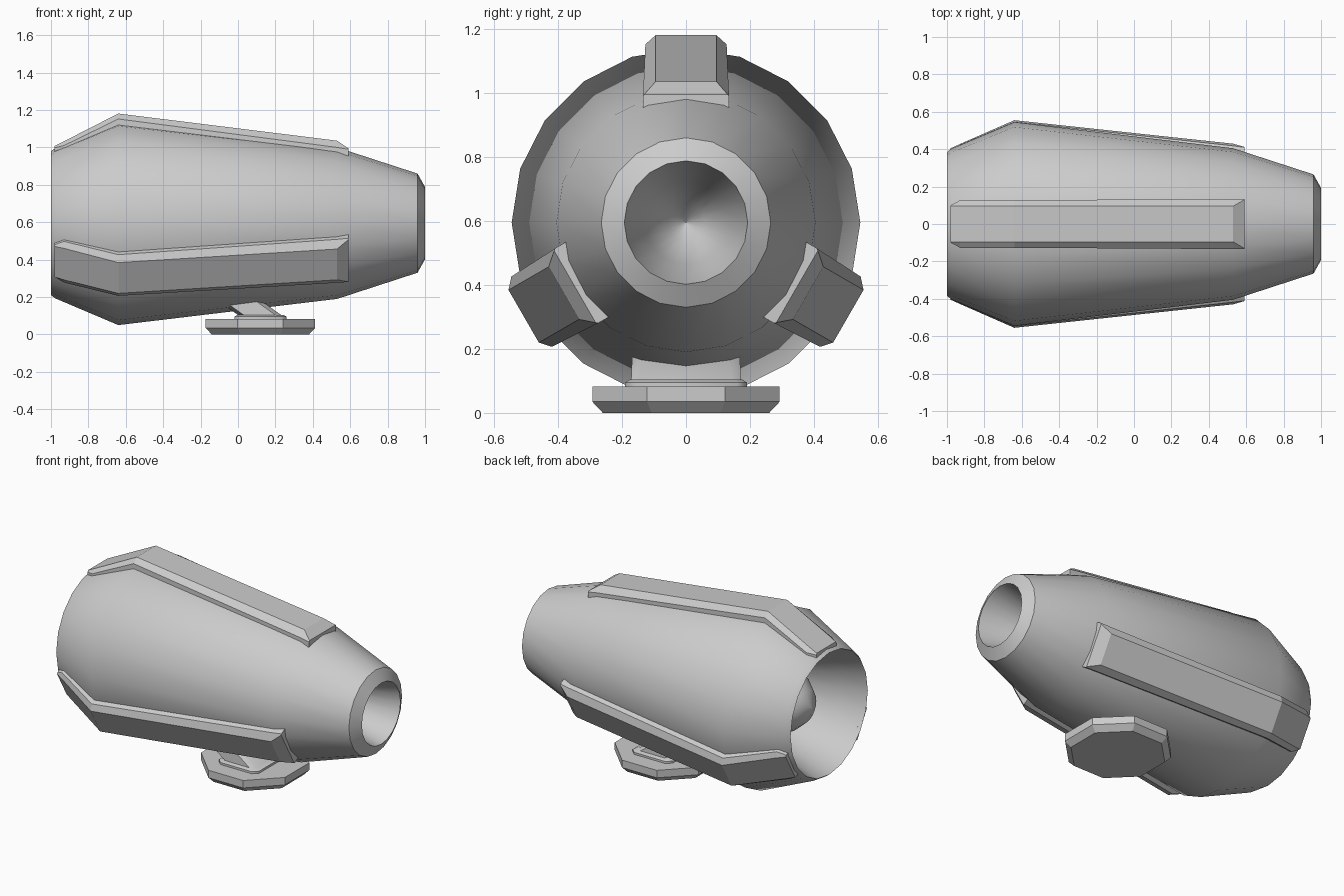
import bpy, bmesh, math
from mathutils import Matrix, Vector

if "Cube" in bpy.data.objects:
    bpy.data.objects.remove(bpy.data.objects["Cube"])

AXIS_Z = 0.595          # height of the engine axis
SIDES = 20

grey = bpy.data.materials.new("plain grey")
grey.diffuse_color = (0.6, 0.6, 0.6, 1)
grey.use_nodes = True
grey.node_tree.nodes["Principled BSDF"].inputs["Base Color"].default_value = grey.diffuse_color


def finish(name, bm, smooth_angle=None):
    """Turn a bmesh into an object, smooth across shallow edges only."""
    bmesh.ops.recalc_face_normals(bm, faces=bm.faces)
    if smooth_angle:
        for f in bm.faces:
            f.smooth = True
        for e in bm.edges:
            e.smooth = e.calc_face_angle(0) < math.radians(smooth_angle)
    me = bpy.data.meshes.new(name)
    bm.to_mesh(me)
    bm.free()
    me.materials.append(grey)
    ob = bpy.data.objects.new(name, me)
    bpy.context.collection.objects.link(ob)
    return ob


def loft(sections, caps=True):
    """Skin a list of closed sections with equal point counts."""
    bm = bmesh.new()
    rings = [[bm.verts.new(p) for p in s] for s in sections]
    n = len(rings[0])
    for a, b in zip(rings, rings[1:]):
        for i in range(n):
            j = (i + 1) % n
            bm.faces.new((a[i], a[j], b[j], b[i]))
    if caps:
        bm.faces.new(rings[0])
        bm.faces.new(rings[-1])
    return bm


# Engine shell with its front nozzle recess, rear bowl and rear bulb
profile = [(0.55, 0.0), (0.60, 0.06), (0.75, 0.13), (1.0, 0.193),
           (0.96, 0.265), (0.53, 0.405), (-0.64, 0.545), (-0.975, 0.403),
           (-1.0, 0.385), (-0.85, 0.335), (-0.65, 0.27), (-0.55, 0.23),
           (-0.65, 0.215), (-0.76, 0.17), (-0.84, 0.10), (-0.88, 0.0)]
rings = []
for x, r in profile:
    r = max(r, 0.0005)
    rings.append([(x, r * math.sin(2 * math.pi * i / SIDES),
                   AXIS_Z + r * math.cos(2 * math.pi * i / SIDES))
                  for i in range(SIDES)])
finish("engine_shell", loft(rings), 40)

# Three chamfered rails along the shell: x, top half width, half width,
# shoulder height, top height, base height
stations = [(-0.98, 0.095, 0.10, 0.998, 1.008, 0.97),
            (-0.93, 0.097, 0.127, 1.010, 1.033, 0.96),
            (-0.64, 0.095, 0.127, 1.152, 1.181, 0.95),
            (0.53, 0.095, 0.134, 1.000, 1.036, 0.94),
            (0.59, 0.130, 0.135, 0.990, 0.996, 0.94)]
for k, name in enumerate(("top_rail", "left_rail", "right_rail")):
    secs = [[(x, -w, b), (x, -w, s), (x, -t, h),
             (x, t, h), (x, w, s), (x, w, b)]
            for x, t, w, s, h, b in stations]
    bm = loft(secs)
    c = Vector((0, 0, AXIS_Z))
    bmesh.ops.rotate(bm, verts=bm.verts, cent=c,
                     matrix=Matrix.Rotation(k * math.tau / 3, 3, 'X'))
    finish(name, bm)


# Octagonal foot
def octagon(half, z):
    r = half / math.cos(math.pi / 8)
    return [(0.12 + r * math.cos(math.pi * (i + 0.5) / 4),
             r * math.sin(math.pi * (i + 0.5) / 4), z) for i in range(8)]


finish("foot", loft([octagon(0.26, 0), octagon(0.293, 0.035),
                     octagon(0.293, 0.082)]))


# Rounded collar and slanted strut joining the foot to the shell
def slab(x0, x1, half, z):
    c = 0.03
    return [(x0, -half + c, z), (x0 + c, -half, z), (x1 - c, -half, z),
            (x1, -half + c, z), (x1, half - c, z), (x1 - c, half, z),
            (x0 + c, half, z), (x0, half - c, z)]


finish("strut_collar", loft([slab(-0.02, 0.26, 0.19, 0.07),
                             slab(-0.02, 0.26, 0.19, 0.095),
                             slab(0.0, 0.24, 0.175, 0.105)]), 50)
finish("strut", loft([slab(0.02, 0.25, 0.172, 0.09),
                      slab(-0.12, 0.11, 0.168, 0.19)]), 50)
